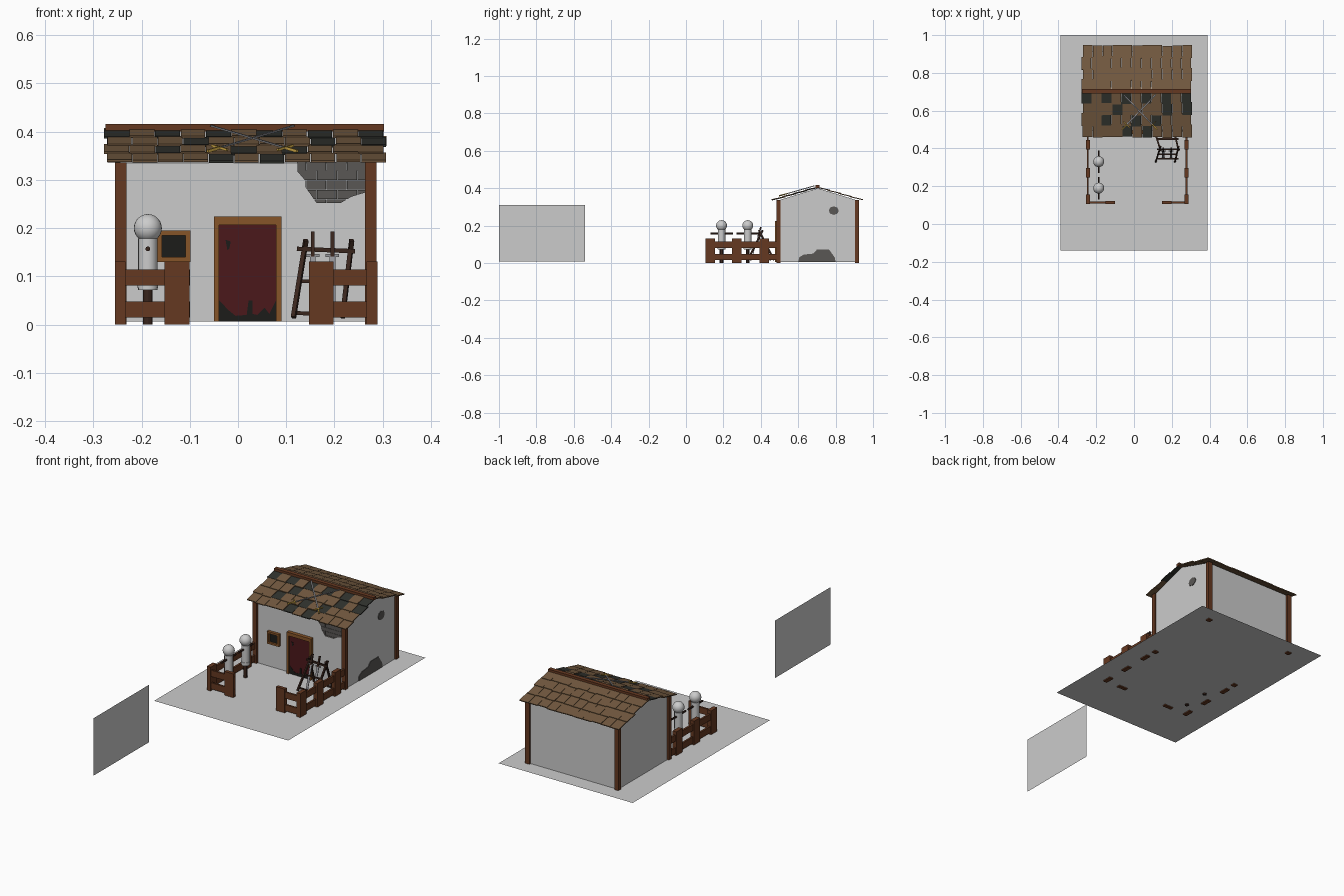
import bpy, bmesh, math, random
from mathutils import Matrix, Vector

if "Cube" in bpy.data.objects:
    bpy.data.objects.remove(bpy.data.objects["Cube"])
random.seed(4)


def mat(name, *c):
    m = bpy.data.materials.new(name)
    m.diffuse_color = (*c, 1)
    m.use_nodes = True
    m.node_tree.nodes["Principled BSDF"].inputs["Base Color"].default_value = m.diffuse_color
    return m


WOOD = mat("post wood", .13, .04, .015)
TRIM = mat("trim wood", .24, .09, .022)
TILE = mat("roof wood", .17, .10, .05)
DARK = mat("dark tile", .03, .032, .027)
RED = mat("door red", .07, .009, .011)
BLACK = mat("black", .012, .012, .01)
BRICK = mat("brick", .1, .095, .09)
RACK = mat("rack wood", .04, .018, .012)
GOLD = mat("gold", .6, .38, .06)
STEEL = mat("steel", .3, .3, .32)


def finish(name, bm, m=None):
    bmesh.ops.recalc_face_normals(bm, faces=bm.faces)
    me = bpy.data.meshes.new(name)
    bm.to_mesh(me)
    bm.free()
    o = bpy.data.objects.new(name, me)
    bpy.context.collection.objects.link(o)
    if m:
        me.materials.append(m)
    return o


def add_box(bm, x0, x1, y0, y1, z0, z1):
    M = Matrix.Translation(((x0+x1)/2, (y0+y1)/2, (z0+z1)/2)) @ Matrix.Diagonal((x1-x0, y1-y0, z1-z0, 1))
    bmesh.ops.create_cube(bm, size=1, matrix=M)


def boxes(name, m, *bounds):
    bm = bmesh.new()
    for b in bounds:
        add_box(bm, *b)
    return finish(name, bm, m)


def prism(name, pts, axis, a, b, m=None):
    """Extrude a 2D outline along x (points are y,z) or y (points are x,z)."""
    bm = bmesh.new()
    put = (lambda p, t: (t, *p)) if axis == "x" else (lambda p, t: (p[0], t, p[1]))
    f = bm.faces.new([bm.verts.new(put(p, a)) for p in pts])
    r = bmesh.ops.extrude_face_region(bm, geom=[f])
    vs = [v for v in r["geom"] if isinstance(v, bmesh.types.BMVert)]
    bmesh.ops.translate(bm, verts=vs, vec=(b-a, 0, 0) if axis == "x" else (0, b-a, 0))
    return finish(name, bm, m)


def beam(name, p, q, w, d, m, sides=4):
    """Bar from p to q, square (w by d) or round (radius w)."""
    p, q = Vector(p), Vector(q)
    M = Matrix.Translation((p+q)/2) @ (q-p).to_track_quat("Z", "Y").to_matrix().to_4x4()
    bm = bmesh.new()
    L = (q-p).length
    if sides == 4:
        bmesh.ops.create_cube(bm, size=1, matrix=M @ Matrix.Diagonal((w, d, L, 1)))
    else:
        bmesh.ops.create_cone(bm, cap_ends=True, segments=sides, radius1=w, radius2=w, depth=L, matrix=M)
    o = finish(name, bm, m)
    if sides > 4:
        smooth(o)
    return o


def smooth(o):
    bpy.ops.object.select_all(action="DESELECT")
    o.select_set(True)
    bpy.context.view_layer.objects.active = o
    bpy.ops.object.shade_smooth_by_angle()


def quad(name, pts):
    bm = bmesh.new()
    bm.faces.new([bm.verts.new(p) for p in pts])
    return finish(name, bm)


# ground and the separate upright panel
quad("ground", [(-.39, -.14, .006), (.39, -.14, .006), (.39, 1, .006), (-.39, 1, .006)])
quad("side_panel", [(-.14, -1, .008), (-.14, -.54, .008), (-.14, -.54, .31), (-.14, -1, .31)])

# house walls and corner posts
prism("house_walls", [(.495, .006), (.915, .006), (.915, .335), (.705, .4), (.495, .335)], "x", -.245, .279)
boxes("corner_posts", WOOD, *[(x, x+.024, y, y+.022, 0, .336) for x in (-.255, .263) for y in (.484, .904)])

# roof tiles on both slopes
missing = [{0, 2, 4, 6, 8, 10}, {3, 8, 10}, {2, 5, 7}, {4, 6}]
L, down = .246, Vector((0, .235, -.067)).normalized()
tw = .58 / 11
for side, label in ((-1, "front"), (1, "back")):
    light, dark = bmesh.new(), bmesh.new()
    d = Vector((0, side*down.y, down.z))
    n = Vector((0, -side*down.z, down.y))
    frame = Matrix.Translation((.015, .702, .4)) @ Matrix((Vector((1, 0, 0)), d, n)).transposed().to_4x4()
    for r in range(4):
        for c in range(11):
            isdark = side < 0 and c in missing[r]
            off = (r % 2)*.006 - .003
            x = -.29 + (c+.5)*tw + off
            s = L*(r+.5)/4 + random.uniform(-.003, .003)
            M = frame @ Matrix.Translation((x, s, .004 if isdark else .006)) @ Matrix.Rotation(.05, 4, "X")
            M = M @ Matrix.Diagonal((tw - random.uniform(0, .003), L/4 + .008, .005, 1))
            bmesh.ops.create_cube(dark if isdark else light, size=1, matrix=M)
    finish(label + "_roof_tiles", light, TILE)
    if side < 0:
        finish("dark_roof_tiles", dark, DARK)
    else:
        dark.free()
boxes("ridge_beam", WOOD, (-.275, .303, .692, .714, .4, .416))

# crossed swords on the roof
def roof(x, y):
    return Vector((x, y, .4 - (.702-y)*.285 + .017))
for k in (-1, 1):
    a, b = roof(.03 - k*.093, .5), roof(.03 + k*.085, .685)
    g = a.lerp(b, .14)
    side = Vector((k*.016, -.016, -.0045))
    beam("roof_sword_blade", g, b, .007, .003, STEEL)
    beam("roof_sword_grip", a, g, .006, .006, GOLD)
    beam("roof_sword_guard", g-side, g+side, .005, .005, GOLD)

# door with frame and rotten lower edge
boxes("door_frame", TRIM, (-.05, -.039, .476, .497, .006, .224), (.079, .09, .476, .497, .006, .224),
      (-.039, .079, .476, .497, .206, .224))
boxes("door", RED, (-.039, .079, .484, .497, .006, .206))
prism("door_rot", [(-.039, .006), (.079, .006), (.079, .05), (.065, .022), (.055, .035), (.04, .02), (.03, .022),
                   (.03, .05), (.022, .05), (.018, .02), (-.005, .018), (-.02, .03), (-.039, .05)],
      "y", .4825, .4845, BLACK)
prism("door_hole", [(-.026, .176), (-.015, .172), (-.018, .158), (-.022, .154)], "y", .4825, .4845, BLACK)

# window
boxes("window_frame", TRIM, (-.168, -.158, .48, .497, .13, .195), (-.109, -.099, .48, .497, .13, .195),
      (-.158, -.109, .48, .497, .13, .14), (-.158, -.109, .48, .497, .185, .195))
boxes("window_pane", BLACK, (-.158, -.109, .49, .497, .14, .185))

# exposed stonework: bricks cut to the shape of the broken plaster
bricks = bmesh.new()
for r in range(5):
    for c in range(5):
        x, z = .1 + c*.042 - (r % 2)*.02, .24 + r*.02
        add_box(bricks, x, x+.041, .491, .5, z, z+.0192)
bricks = finish("front_exposed_bricks", bricks, BRICK)
cut = prism("brick_cutter", [(.123, .337), (.123, .318), (.14, .298), (.14, .285), (.163, .252), (.213, .252),
                             (.235, .265), (.268, .275), (.268, .337)], "y", .48, .51)
cut.hide_render = True
cut.hide_set(True)
mod = bricks.modifiers.new("shape", "BOOLEAN")
mod.operation, mod.object, mod.solver = "INTERSECT", cut, "EXACT"
prism("side_broken_patch", [(.6, .006), (.8, .006), (.795, .03), (.765, .072), (.7, .072), (.68, .05), (.63, .045),
                            (.605, .03)], "x", .277, .282, BRICK)
prism("side_round_patch", [(.79 + .027*math.cos(t*math.pi/4), .28 + .023*math.sin(t*math.pi/4)) for t in range(8)],
      "x", .277, .282, BRICK)

# yard fence: side runs and front stubs
for x0, fx, px, label in ((-.252, (-.24, -.1), -.152, "left"), (.27, (.147, .28), .147, "right")):
    fence = []
    for z0, z1 in ((.015, .048), (.081, .114)):
        fence.append((x0+.002, x0+.012, .107, .49, z0, z1))
        fence.append((*fx, .109, .119, z0, z1))
    for y in (.105, .247, .394):
        fence.append((x0-.003, x0+.019, y, y+.05, 0, .131))
    fence.append((px, px+.051, .105, .123, 0, .131))
    boxes(label + "_fence", WOOD, *fence)

# training dummies
for y in (.19, .33):
    x = -.187
    beam("dummy_stake", (x, y, 0), (x, y, .08), .01, 0, RACK, 12)
    beam("dummy_body", (x, y, .072), (x, y, .178), .02, 0, None, 24)
    beam("dummy_band", (x, y, .076), (x, y, .09), .0215, 0, None, 24)
    beam("dummy_arms", (x, y-.06, .157), (x, y+.06, .157), .005, 0, RACK, 10)
    bm = bmesh.new()
    bmesh.ops.create_uvsphere(bm, u_segments=24, v_segments=14, radius=.029, matrix=Matrix.Translation((x, y, .2)))
    smooth(finish("dummy_head", bm))

# weapon rack: two leaning trestles with cross bars
for lo, hi in ((.115, .145), (.24, .212)):
    sx = .115 if lo < .2 else .217
    top = .145 if lo < .2 else .24
    beam("rack_front_leg", (sx, .33, .015), (top-.004, .41, .175), .009, .009, RACK)
    beam("rack_back_leg", (sx, .47, .015), (top-.004, .39, .175), .009, .009, RACK)
beam("rack_top_bar", (.122, .395, .157), (.243, .395, .152), .009, .009, RACK)
for y in (.345, .45):
    beam("rack_low_bar", (.12, y, .024), (.235, y, .018), .008, .008, RACK)
beam("rack_mid_bar", (.125, .37, .09), (.23, .37, .09), .007, .007, RACK)

# swords standing in the rack
for x in (.155, .196):
    beam("rack_sword_blade", (x, .35, .02), (x, .385, .14), .012, .003, STEEL)
    beam("rack_sword_guard", (x-.014, .386, .143), (x+.014, .386, .143), .006, .006, STEEL)
    beam("rack_sword_grip", (x, .385, .14), (x, .4, .192), .008, .008, RACK)
